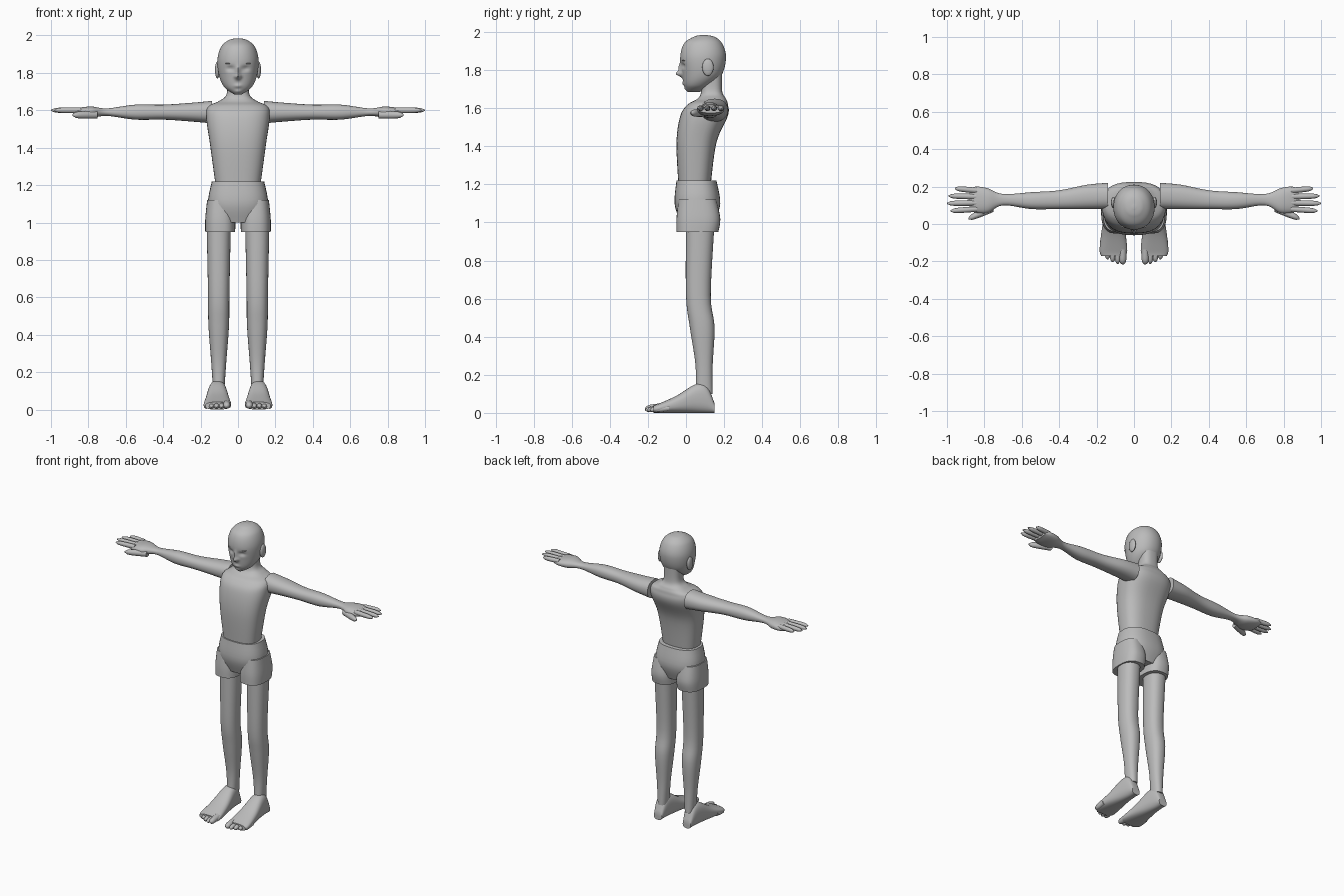
import bpy, bmesh, math
from mathutils import Vector

cube = bpy.data.objects.get("Cube")
if cube:
    bpy.data.objects.remove(cube)

grey = bpy.data.materials.new("plain grey")
grey.use_nodes = True
grey.diffuse_color = (.5, .5, .5, 1)
shader = next(node for node in grey.node_tree.nodes if node.type == "BSDF_PRINCIPLED")
shader.inputs["Base Color"].default_value = grey.diffuse_color


def finish(name, bm, side):
    """Turn a bmesh into a smooth object, flipped across x for side -1."""
    for vert in bm.verts:
        vert.co.x *= side
    bmesh.ops.recalc_face_normals(bm, faces=bm.faces)
    mesh = bpy.data.meshes.new(name)
    bm.to_mesh(mesh)
    bm.free()
    mesh.materials.append(grey)
    obj = bpy.data.objects.new(name, mesh)
    bpy.context.collection.objects.link(obj)
    bpy.ops.object.select_all(action="DESELECT")
    obj.select_set(True)
    bpy.context.view_layer.objects.active = obj
    bpy.ops.object.shade_smooth_by_angle(angle=math.radians(50))


def blend(rows, steps):
    """Smoothly interpolate between neighbouring rows."""
    last = len(rows) - 1
    result = []
    for i in range(last):
        before, start, end, after = (Vector(rows[min(max(i + k, 0), last)]) for k in range(-1, 3))
        into, out = (end - before) / 2, (after - start) / 2
        for step in range(steps):
            t = step / steps
            ease = t * t * (3 - 2 * t)
            result.append(start.lerp(end, ease) + into * t * (1 - t) ** 2 - out * t * t * (1 - t))
    return result + [Vector(rows[last])]


def rounded(value, power):
    return math.copysign(abs(value) ** (2 / power), value)


def loft(name, axis, centre, rows, side=1, power=2.3, sides=32, steps=5, bumps=()):
    """Skin rounded sections; a row is position, half width, low edge, high edge."""
    order = {"x": (2, 1, 0), "y": (0, 2, 1), "z": (0, 1, 2)}[axis]
    bm = bmesh.new()
    rings = []
    for place, half, low, high in blend(rows, steps):
        ring = []
        for k in range(sides):
            angle = math.tau * k / sides
            across = centre + half * rounded(math.cos(angle), power)
            along = (low + high + (high - low) * rounded(math.sin(angle), power)) / 2
            local = (across, along, place)
            point = Vector([local[i] for i in order])
            if k > sides / 2:
                for x, z, wide, tall, depth in bumps:
                    spread = ((abs(point.x) - x) / wide) ** 2 + ((point.z - z) / tall) ** 2
                    point.y -= depth * math.exp(-spread)
            ring.append(bm.verts.new(point))
        rings.append(ring)
    for lower, upper in zip(rings, rings[1:]):
        for k in range(sides):
            bm.faces.new((lower[k - 1], lower[k], upper[k], upper[k - 1]))
    bm.faces.new(rings[0])
    bm.faces.new(rings[-1])
    finish(name, bm, side)


def digit(name, axis, centre, start, end, radius, side):
    """Straight finger or toe with a rounded tip."""
    rows = []
    for i in range(9):
        place, middle = Vector(start).lerp(Vector(end), i / 8)
        half = radius * math.sqrt(1 - .95 * (i / 8) ** 6)
        rows.append((place, half, middle - half, middle + half))
    loft(name, axis, centre, rows, side, power=2, sides=12, steps=1)


def ellipsoid(name, centre, size, side):
    bm = bmesh.new()
    bmesh.ops.create_uvsphere(bm, u_segments=20, v_segments=12, radius=1)
    bmesh.ops.scale(bm, vec=size, verts=bm.verts)
    bmesh.ops.translate(bm, vec=centre, verts=bm.verts)
    finish(name, bm, side)


# Torso rising into the neck
torso = [(1.2, .12, -.04, .13), (1.42, .15, -.05, .16), (1.56, .17, -.03, .22),
         (1.62, .16, .01, .22), (1.65, .1, .06, .21), (1.69, .06, .08, .19),
         (1.8, .06, .08, .19)]
loft("torso", "z", 0, torso, power=2.6, sides=40, steps=7)

# Head with nose, lips, chin, nostrils, eye sockets and brows
features = [(0, 1.78, .013, .015, .03), (0, 1.81, .01, .025, .015),
            (0, 1.73, .02, .01, .007), (0, 1.7, .02, .01, .006),
            (.013, 1.78, .007, .007, .007), (.04, 1.823, .02, .013, -.012)]
head = [(1.685, .02, .01, .07), (1.72, .07, -.01, .13), (1.78, .1, -.02, .19),
        (1.87, .11, -.03, .21), (1.94, .09, -.01, .19), (1.975, .05, .04, .15),
        (1.985, .01, .08, .1)]
loft("head", "z", 0, head, power=2.1, sides=80, steps=12, bumps=features)

# Hips of the shorts
hips = [(1, .12, -.03, .15), (1.1, .16, -.06, .18), (1.22, .14, -.05, .16)]
loft("shorts_hips", "z", 0, hips, power=2.5)

shorts_leg = [(.95, .08, -.05, .17), (1.02, .08, -.05, .18), (1.12, .07, -.04, .16)]
leg = [(.1, .03, .05, .14), (.25, .04, .05, .14), (.45, .055, .02, .15),
       (.62, .057, 0, .13), (1, .065, 0, .15)]
foot = [(.15, .03, .05), (.11, .04, .14), (.05, .05, .15), (-.05, .065, .09),
        (-.14, .074, .05), (-.17, .065, .04)]
arm = [(.14, .06, .08, .22), (.25, .05, .08, .21), (.4, .04, .08, .18), (.55, .04, .08, .17),
       (.7, .02, .1, .16), (.78, .03, .06, .19), (.84, .025, .06, .2), (.88, .015, .07, .19)]

for side, word in ((1, "left"), (-1, "right")):
    # Eye, brow and ear
    ellipsoid(word + "_eye", (.042, .01, 1.823), (.02, .016, .01), side)
    ellipsoid(word + "_eyebrow", (.045, -.01, 1.85), (.025, .012, .003), side)
    ellipsoid(word + "_ear", (.11, .115, 1.815), (.013, .03, .045), side)

    # Leg, its shorts and the foot
    loft(word + "_shorts_leg", "z", .095, shorts_leg, side, power=2.6)
    loft(word + "_leg", "z", .103, leg, side)
    loft(word + "_foot", "y", .11, [(y, half, 0, top) for y, half, top in foot], side, power=2.6)
    for i, toe in enumerate(("big", "second", "third", "fourth", "little")):
        radius = .015 if i else .02
        tip = .003 * i * i - .216
        digit(f"{word}_{toe}_toe", "y", .06 + .027 * i, (tip + .08, radius + .01),
              (tip, radius), radius, side)

    # Arm with palm, then fingers and thumb
    loft(word + "_arm", "x", 1.59, arm, side)
    for i, finger in enumerate(("index", "middle", "ring", "little")):
        reach = 1 - .013 * (i - 1.2) ** 2
        digit(f"{word}_{finger}_finger", "x", 1.6, (.84, .08 + .033 * i),
              (reach, .07 + .04 * i), .015, side)
    digit(word + "_thumb", "x", 1.575, (.75, .085), (.885, .03), .02, side)
